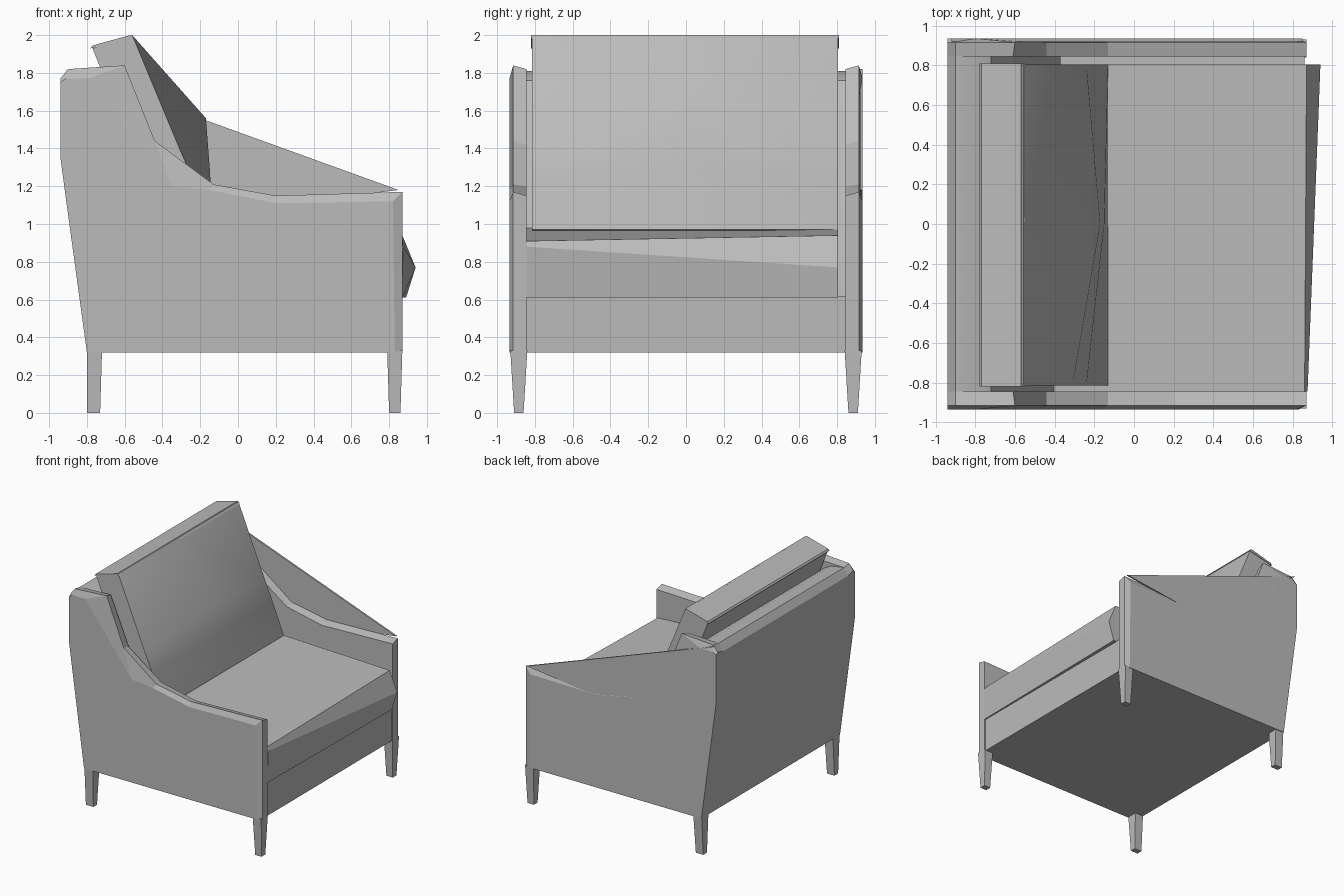
import bpy, bmesh

cube = bpy.data.objects.get("Cube")
if cube:
    bpy.data.objects.remove(cube, do_unlink=True)

grey = bpy.data.materials.new("grey_upholstery")
grey.use_nodes = True
colour = (0.5, 0.5, 0.5, 1)
grey.diffuse_color = colour
grey.node_tree.nodes["Principled BSDF"].inputs["Base Color"].default_value = colour


def finish(name, bm, smooth=None):
    bmesh.ops.recalc_face_normals(bm, faces=bm.faces)
    mesh = bpy.data.meshes.new(name)
    bm.to_mesh(mesh)
    bm.free()
    obj = bpy.data.objects.new(name, mesh)
    bpy.context.collection.objects.link(obj)
    mesh.materials.append(grey)
    if smooth:
        bpy.ops.object.select_all(action="DESELECT")
        obj.select_set(True)
        bpy.context.view_layer.objects.active = obj
        bpy.ops.object.shade_smooth_by_angle(angle=smooth)
    return obj


def loft(name, sections, smooth=None):
    """Join matching x-z outlines placed at successive y positions."""
    bm = bmesh.new()
    rings = [[bm.verts.new((x, y, z)) for x, z in pts] for y, pts in sections]
    for a, b in zip(rings, rings[1:]):
        for i in range(len(a)):
            j = (i + 1) % len(a)
            bm.faces.new((a[i], a[j], b[j], b[i]))
    bm.faces.new(rings[0])
    bm.faces.new(rings[-1])
    return finish(name, bm, smooth)


def leg(name, x_top, x_foot, side):
    """Square leg narrowing towards the floor."""
    bm = bmesh.new()
    rings = []
    for z, (x0, x1), (y0, y1) in ((0, x_foot, (0.86, 0.91)), (0.33, x_top, (0.84, 0.93))):
        rings.append([bm.verts.new((x, side * y, z))
                      for x, y in ((x0, y0), (x1, y0), (x1, y1), (x0, y1))])
    for i in range(4):
        j = (i + 1) % 4
        bm.faces.new((rings[0][i], rings[0][j], rings[1][j], rings[1][i]))
    bm.faces.new(rings[0])
    bm.faces.new(rings[1])
    finish(name, bm)


# Arms: flat outer panel, raised rim, inner panel
rear = [(-0.8, 0.32), (-0.92, 1.2), (-0.94, 1.35)]
outer = rear + [(-0.94, 1.75), (-0.91, 1.77), (-0.79, 1.77), (-0.35, 1.2),
                (-0.15, 1.18), (0.2, 1.11), (0.82, 1.12), (0.83, 0.32)]
rim = rear + [(-0.94, 1.77), (-0.9, 1.82), (-0.6, 1.84), (-0.44, 1.44),
              (-0.13, 1.21), (0.2, 1.15), (0.87, 1.17), (0.87, 0.32)]
inner = rear + [(-0.94, 1.75), (-0.9, 1.81), (-0.61, 1.82), (-0.44, 1.42),
                (-0.13, 1.2), (0.2, 1.13), (0.87, 1.15), (0.87, 0.32)]
for label, s in (("right", -1), ("left", 1)):
    loft(label + "_arm", [(s * 0.935, outer), (s * 0.915, rim), (s * 0.845, inner)])
    leg(label + "_front_leg", (0.79, 0.87), (0.8, 0.86), s)
    leg(label + "_back_leg", (-0.8, -0.72), (-0.8, -0.73), s)

# Thin web filling the dip above one arm
web = [(0.85, 1.18), (0.2, 1.1), (-0.35, 1.18), (-0.79, 1.75), (-0.92, 1.82)]
loft("side_web", [(0.92, web), (0.934, web)])

# Backrest shell with rolled top
back = rear + [(-0.94, 1.75), (-0.9, 1.81), (-0.78, 1.79), (-0.72, 1.76),
               (-0.37, 0.9), (-0.37, 0.32)]
loft("backrest", [(-0.85, back), (0.85, back)], 0.5)

# Base box and front apron
base = [(-0.8, 0.32), (0.86, 0.32), (0.86, 0.615), (-0.82, 0.615)]
loft("base", [(-0.85, base), (0.85, base)])

# Seat cushion, its front bulging towards one side
seat_right = [(-0.42, 0.61), (0.87, 0.61), (0.875, 0.88), (0.86, 0.91), (-0.42, 0.98)]
seat_left = [(-0.42, 0.61), (0.89, 0.61), (0.94, 0.77), (0.87, 0.94), (-0.42, 0.98)]
loft("seat_cushion", [(-0.845, seat_right), (0.805, seat_left)])

# Back cushion: leaning slab with a domed front
edge = [(-0.36, 0.9), (-0.77, 1.93), (-0.56, 2.0), (-0.31, 1.4), (-0.24, 1.24), (-0.13, 0.97)]
dome = [(-0.36, 0.9), (-0.77, 1.93), (-0.56, 2.0), (-0.17, 1.56), (-0.15, 1.3), (-0.13, 0.97)]
loft("back_cushion", [(-0.815, edge), (0.0, dome), (0.805, edge)], 0.6)

# Piping along the cushion's top edge
pipe = [(-0.78, 1.93), (-0.77, 1.945), (-0.57, 2.0), (-0.55, 1.985), (-0.57, 1.975)]
loft("cushion_piping", [(-0.82, pipe), (0.81, pipe)])
